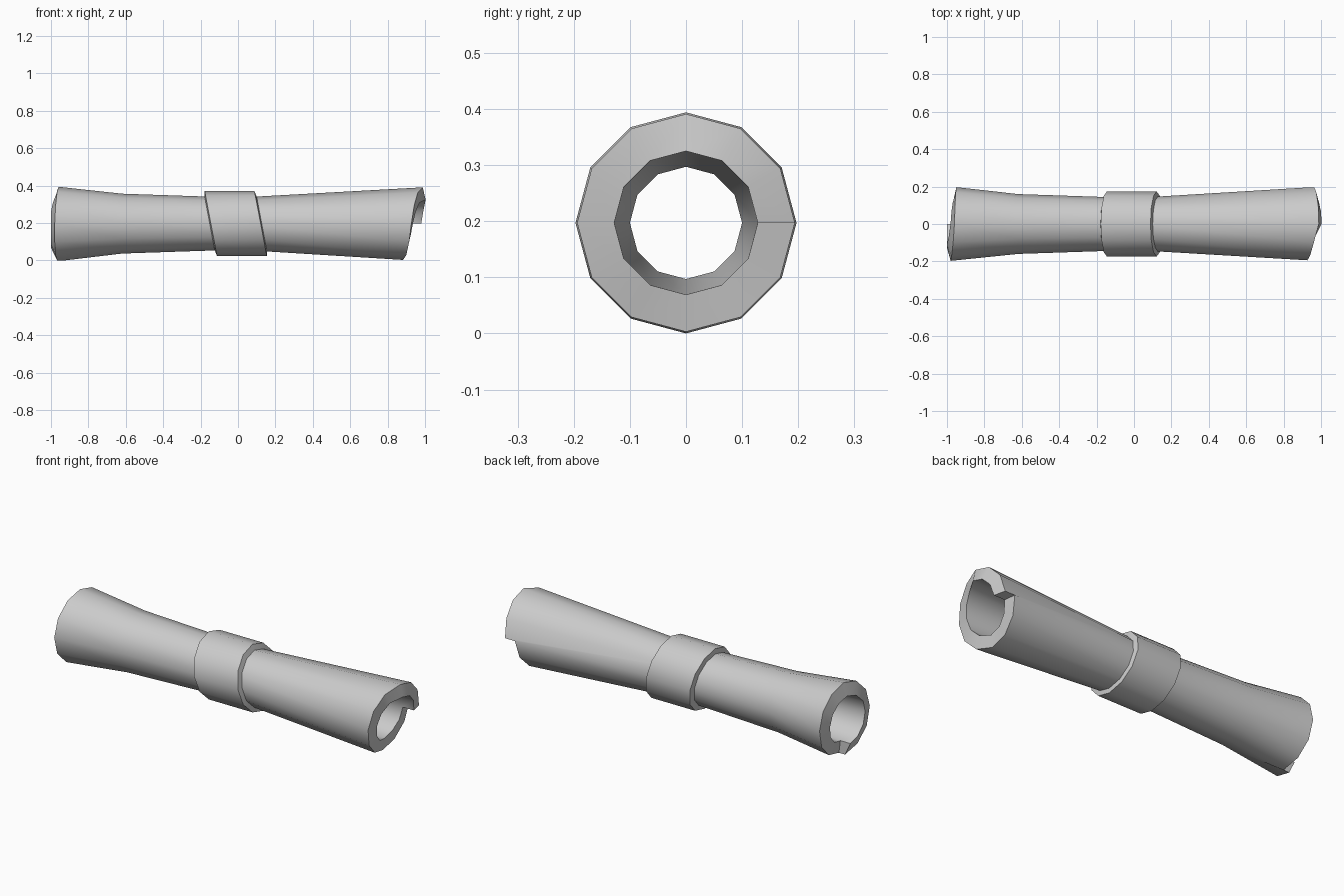
import bpy, bmesh
from math import sin, cos, pi, radians
from mathutils import Vector

SIDES = 12
AXIS_Z = 0.197

cube = bpy.data.objects.get("Cube")
if cube:
    bpy.data.objects.remove(cube, do_unlink=True)

grey = bpy.data.materials.new("plain_grey")
grey.use_nodes = True
colour = (0.6, 0.6, 0.6, 1)
grey.diffuse_color = colour
grey.node_tree.nodes["Principled BSDF"].inputs["Base Color"].default_value = colour


def point(x, r, angle):
    return Vector((x, r * cos(angle), AXIS_Z + r * sin(angle)))


def ring(bm, r, angles, xs):
    return [bm.verts.new(point(x, r, a)) for x, a in zip(xs, angles)]


def finish(bm, name):
    bmesh.ops.remove_doubles(bm, verts=bm.verts, dist=0.0005)
    bmesh.ops.recalc_face_normals(bm, faces=bm.faces)
    mesh = bpy.data.meshes.new(name)
    bm.to_mesh(mesh)
    bm.free()
    mesh.materials.append(grey)
    obj = bpy.data.objects.new(name, mesh)
    bpy.context.collection.objects.link(obj)
    bpy.ops.object.select_all(action="DESELECT")
    obj.select_set(True)
    bpy.context.view_layer.objects.active = obj
    bpy.ops.object.shade_smooth_by_angle(angle=radians(40))


def half_tube(bm, start, turn, stations, outer_r, inner_r, outer_x, inner_x):
    """One flared half; its open end spirals round to a step at the seam."""
    angles = [start + turn * 2 * pi * k / SIDES for k in range(SIDES + 1)]
    ends = []
    for column, end_r, end_x in ((1, outer_r, outer_x), (2, inner_r, inner_x)):
        rings = [ring(bm, s[column], angles[:-1], [s[0]] * SIDES) for s in stations]
        end = ring(bm, end_r, angles, end_x)
        for a, b in zip(rings, rings[1:]):
            for k in range(SIDES):
                j = (k + 1) % SIDES
                bm.faces.new((a[k], a[j], b[j], b[k]))
        last = rings[-1]
        for k in range(SIDES):
            face = [last[k], last[(k + 1) % SIDES], end[k + 1], end[k]]
            if k == 0:
                face.append(end[-1])
            bm.faces.new(face)
        ends.append(end)
    # End rim and the step at the seam
    out, inn = ends
    for k in range(SIDES):
        bm.faces.new((out[k], out[k + 1], inn[k + 1], inn[k]))
    bm.faces.new((out[0], out[-1], inn[-1], inn[0]))


# Rolled tube: both halves share the narrow waist
tube = bmesh.new()
right_x = [.965, .975, .985, .988, .962, .942, .927, .915, .9, .882, .885, .895, .905]
right_in = [x + (.015 if k < 4 else .008) for k, x in enumerate(right_x)]
half_tube(tube, 0, 1, [(0, .139, .1)], .194, .128, right_x, right_in)

left_x = [-.967, -.975, -.98, -.98, -.975, -.967, -.96, -.957, -.953, -.95, -.945, -.938, -.93]
left_in = [max(-1, x - (.033 - .002 * k)) for k, x in enumerate(left_x)]
half_tube(tube, 1.5 * pi, -1, [(0, .139, .1), (-.62, .16, .112)],
          .197, .128, left_x, left_in)
finish(tube, "rolled_tube")

# Slanted band around the waist
band = bmesh.new()
loops = []
angles = [2 * pi * k / SIDES for k in range(SIDES)]
for side, r, flare in ((-1, .137, .008), (-1, .174, 0), (1, .174, 0), (1, .137, .008)):
    xs = [-.012 + side * (.133 + flare) - .19 * r * sin(a) for a in angles]
    loops.append(ring(band, r, angles, xs))
for i, a in enumerate(loops):
    b = loops[(i + 1) % len(loops)]
    for k in range(SIDES):
        j = (k + 1) % SIDES
        band.faces.new((a[k], a[j], b[j], b[k]))
finish(band, "waist_band")
